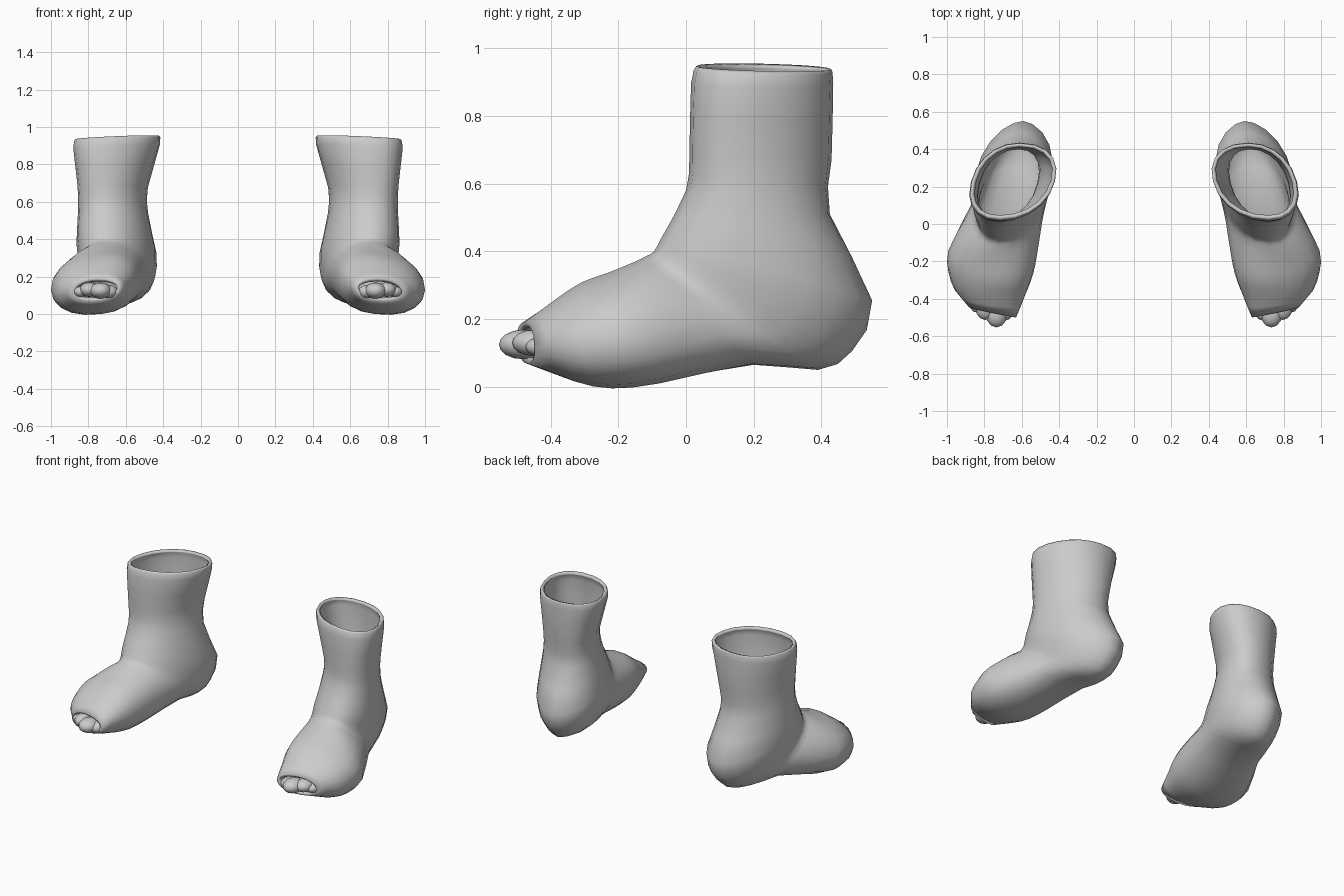
import bpy, bmesh, math
from mathutils import Vector

if "Cube" in bpy.data.objects:
    bpy.data.objects.remove(bpy.data.objects["Cube"])

SEG = 20

# Key sections from cuff round the heel to the toe opening:
# instep y, z; sole y, z; inner x, outer x; shear of the sides
KEYS = [
    (.03, .95, .43, .935, .428, .86, 0),
    (.015, .9, .435, .89, .425, .872, 0),
    (.01, .69, .43, .67, .492, .848, 0),
    (0, .58, .425, .51, .49, .845, .03),
    (-.07, .445, .55, .255, .445, .85, .03),
    (-.095, .4, .49, .105, .45, .84, .03),
    (-.12, .385, .39, .05, .465, .845, .03),
    (-.15, .37, .2, .065, .49, .895, .04),
    (-.23, .337, -.08, .015, .518, .992, .11),
    (-.31, .308, -.22, 0, .54, .992, .11),
    (-.39, .255, -.33, .018, .575, .958, .09),
    (-.475, .19, -.47, .068, .63, .88, 0),
]


def midpoint(i):
    """Smooth in-between section after key i."""
    a, b = KEYS[max(i - 1, 0)], KEYS[i]
    c, d = KEYS[i + 1], KEYS[min(i + 2, len(KEYS) - 1)]
    return [(9 * (q + r) - p - s) / 16 for p, q, r, s in zip(a, b, c, d)]


def power(v, e):
    return math.copysign(abs(v) ** e, v)


def section(py, pz, qy, qz, inner, outer, shear):
    p = Vector((.72 - .05 * py, py, pz))
    q = Vector((.69 - .18 * qy, qy, qz))
    c, u = (p + q) / 2, (p - q) / 2
    s_out, s_in = p.lerp(q, .5 + shear), p.lerp(q, .5 - shear * .5)
    s_out.x, s_in.x = outer, inner
    yaw = max(0, -c.y - .37) * 2
    heel = qy > .35 and qz < .45
    pts = []
    for j in range(SEG):
        t = 2 * math.pi * j / SEG
        # the heel end is narrower than the instep end
        s = power(math.sin(t), 1.2 if heel and math.cos(t) < 0 else .92)
        side = s_out if s > 0 else s_in
        v = c + u * power(math.cos(t), .92) + (side - c) * abs(s)
        v.y += yaw * (v.x - c.x)
        if pz > .85:
            v.z -= .05 * (v.x - c.x)
        pts.append(v)
    return pts


def finish(bm, name, thickness=0):
    me = bpy.data.meshes.new(name)
    bm.to_mesh(me)
    bm.free()
    ob = bpy.data.objects.new(name, me)
    bpy.context.collection.objects.link(ob)
    for f in me.polygons:
        f.use_smooth = True
    if thickness:
        m = ob.modifiers.new("wall", 'SOLIDIFY')
        m.thickness = thickness
        m.offset = -1
    ob.modifiers.new("pair", 'MIRROR')
    return ob


# Open-toed ankle sleeve, mirrored into a pair
rings = []
for i, key in enumerate(KEYS):
    rings.append(key)
    if i + 1 < len(KEYS):
        rings.append(midpoint(i))
bm = bmesh.new()
loops = [[bm.verts.new(v) for v in section(*r)] for r in rings]
for a, b in zip(loops, loops[1:]):
    for j in range(SEG):
        k = (j + 1) % SEG
        bm.faces.new((a[j], b[j], b[k], a[k]))
finish(bm, "ankle_sleeve", .02)

# Toes peeking out of the front opening: x, y, z, radius
TOES = [(.735, -.482, .125, .058), (.69, -.455, .118, .05),
        (.795, -.45, .13, .052), (.84, -.425, .118, .04)]
bm = bmesh.new()
for x, y, z, r in TOES:
    new = bmesh.ops.create_uvsphere(bm, u_segments=12, v_segments=8, radius=r)["verts"]
    for v in new:
        v.co = Vector((x + v.co.x, y + v.co.y * 1.22, z + v.co.z * .75))
finish(bm, "toes")
